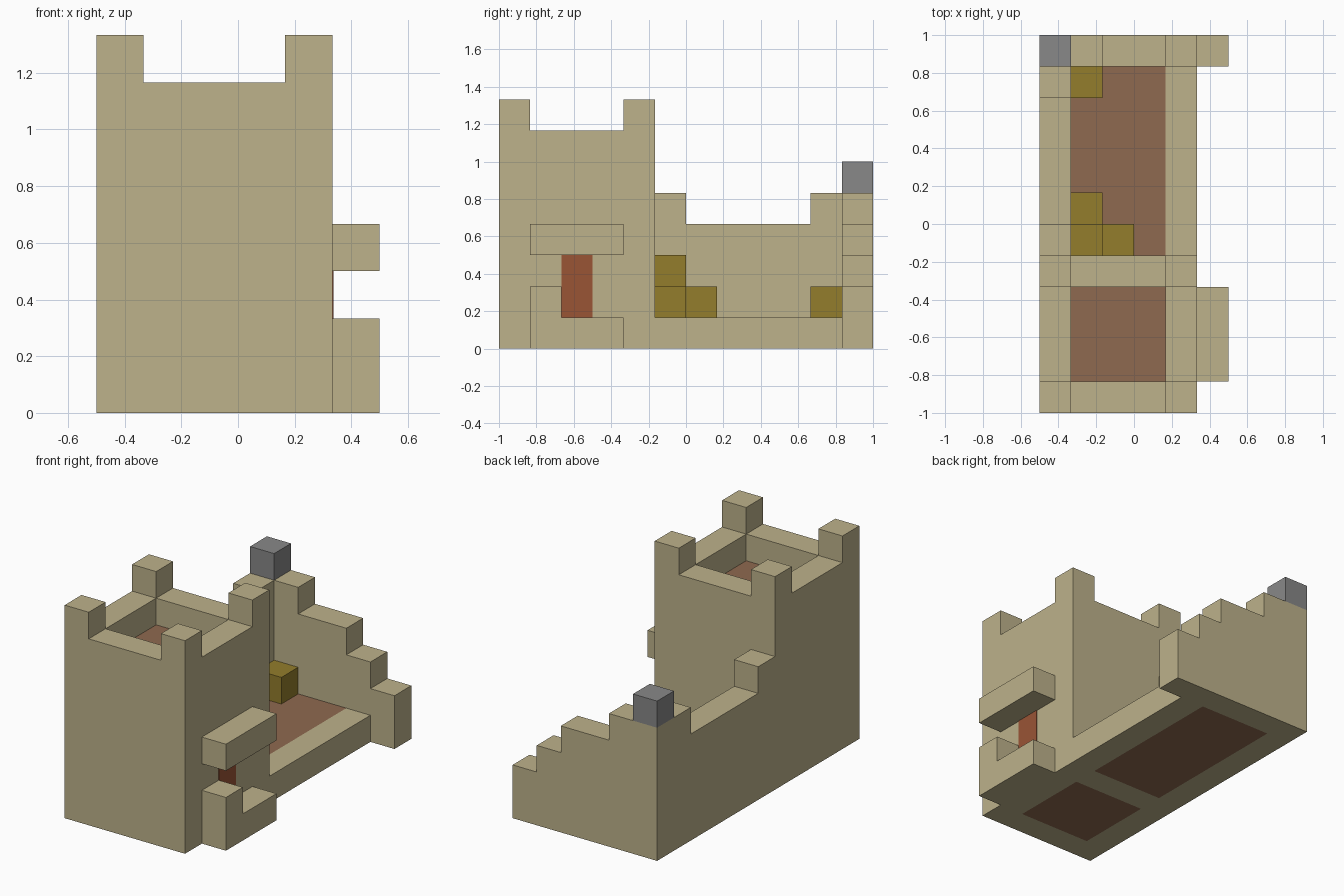
import bpy, bmesh

if "Cube" in bpy.data.objects:
    bpy.data.objects.remove(bpy.data.objects["Cube"], do_unlink=True)

U = 1 / 6  # one building block


def material(name, r, g, b):
    mat = bpy.data.materials.new(name)
    mat.use_nodes = True
    mat.diffuse_color = (r, g, b, 1)
    mat.node_tree.nodes["Principled BSDF"].inputs["Base Color"].default_value = (r, g, b, 1)
    return mat


SAND = material("sandstone", .51, .445, .258)
FLOOR = material("brown floor", .275, .144, .08)
DOOR = material("red brown door", .323, .089, .036)
GOLD = material("gold", .292, .205, .025)
GREY = material("grey stone", .246, .246, .246)


def wall(name, axis, steps, end, near, far, mat=SAND, base=0):
    """Extrude a stepped skyline. steps = (start, height) along axis, in blocks."""
    outline = [(steps[0][0], base)]
    stops = [s for s, _ in steps[1:]] + [end]
    for (start, height), stop in zip(steps, stops):
        outline += [(start, height), (stop, height)]
    outline.append((end, base))

    bm = bmesh.new()
    verts = []
    for along, z in outline:
        x, y = (along, near) if axis == "x" else (near, along)
        verts.append(bm.verts.new((x * U, y * U, z * U)))
    face = bm.faces.new(verts)
    grown = bmesh.ops.extrude_face_region(bm, geom=[face])["geom"]
    depth = (far - near) * U
    bmesh.ops.translate(bm, verts=[v for v in grown if isinstance(v, bmesh.types.BMVert)],
                        vec=(0, depth, 0) if axis == "x" else (depth, 0, 0))
    bmesh.ops.recalc_face_normals(bm, faces=bm.faces)
    mesh = bpy.data.meshes.new(name)
    bm.to_mesh(mesh)
    bm.free()
    mesh.materials.append(mat)
    obj = bpy.data.objects.new(name, mesh)
    bpy.context.collection.objects.link(obj)
    return obj


def block(name, x, y, z, mat=SAND):
    return wall(name, "x", [(x[0], z[1])], x[1], y[0], y[1], mat, z[0])


# Tower: end walls carry the corner merlons, plain walls between them
for name, y in (("tower_front_wall", -6), ("tower_back_wall", -2)):
    wall(name, "x", [(-3, 8), (-2, 7), (1, 8)], 2, y, y + 1)
for name, x in (("tower_right_wall", -3), ("tower_left_wall", 1)):
    block(name, (x, x + 1), (-5, -2), (0, 7))
block("tower_core_floor", (-2, 1), (-5, -2), (0, 6), FLOOR)

# Doorway with stepped sill and canopy
wall("door_sill", "y", [(-5, 2), (-4, 1)], -2, 2, 3)
block("door_canopy", (2, 3), (-5, -2), (3, 4))
block("door_panel", (2, 2.02), (-4, -3), (1, 3), DOOR)

# Courtyard: low wall, tall wall, stepped back wall and floor
block("courtyard_low_wall", (1, 2), (-1, 5), (0, 1))
wall("courtyard_tall_wall", "y", [(-1, 5), (0, 4), (4, 5)], 5, -3, -2)
wall("courtyard_back_wall", "x", [(-3, 5), (-1, 4), (1, 3), (2, 2)], 3, 5, 6)
block("courtyard_floor", (-2, 1), (-1, 5), (0, 1), FLOOR)
block("corner_stone", (-3, -2), (5, 6), (5, 6), GREY)

# Gold crates in the courtyard
crates = [(-2, -1, 3), (-1, -1, 2), (-2, 0, 2), (-2, 4, 2)]
for i, (x, y, top) in enumerate(crates):
    block(f"gold_crate_{i + 1}", (x, x + 1), (y, y + 1), (1, top), GOLD)
